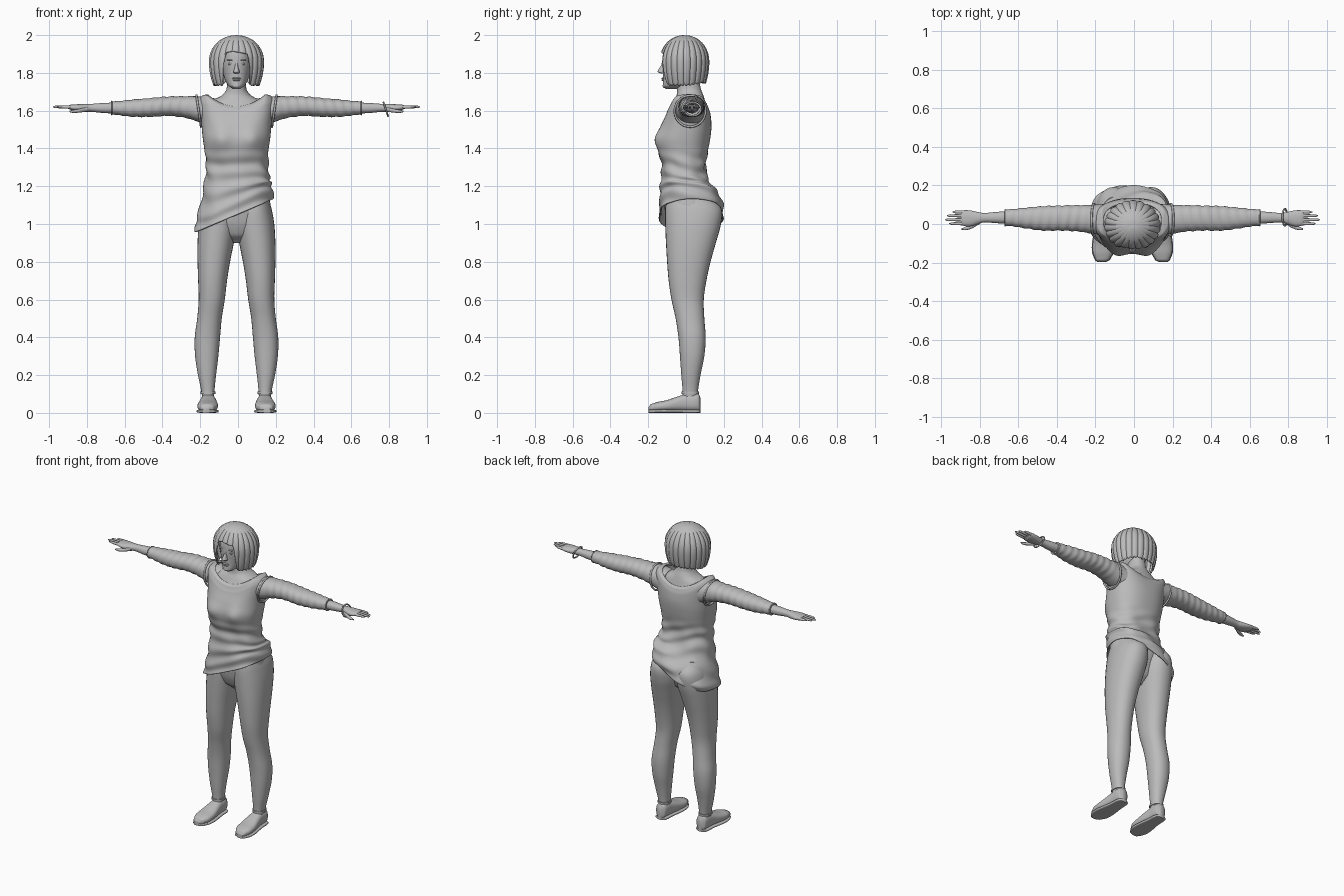
import bpy, bmesh, math
from mathutils import Vector, Matrix

old = bpy.data.objects.get("Cube")
if old:
    bpy.data.objects.remove(old, do_unlink=True)

grey = bpy.data.materials.new("plain grey")
grey.use_nodes = True
grey.diffuse_color = (0.5, 0.5, 0.5, 1)
grey.node_tree.nodes["Principled BSDF"].inputs["Base Color"].default_value = grey.diffuse_color
CENTRE_SHIFT = -0.008


def finish(name, bm, thickness=0, sharp=50):
    bmesh.ops.recalc_face_normals(bm, faces=bm.faces)
    mesh = bpy.data.meshes.new(name)
    bm.to_mesh(mesh)
    bm.free()
    mesh.materials.append(grey)
    obj = bpy.data.objects.new(name, mesh)
    bpy.context.collection.objects.link(obj)
    obj.location.x = CENTRE_SHIFT
    if thickness:
        solid = obj.modifiers.new("thickness", 'SOLIDIFY')
        solid.thickness = thickness
    bpy.ops.object.select_all(action='DESELECT')
    obj.select_set(True)
    bpy.context.view_layer.objects.active = obj
    bpy.ops.object.shade_smooth_by_angle(angle=math.radians(sharp))
    return obj


def smooth(t):
    t = max(0, min(1, t))
    return t * t * (3 - 2 * t)


def power(value, n):
    return math.copysign(abs(value) ** (2 / n), value)


def spline(keys, steps):
    """Smoothly fill in the rows between key sections."""
    rows = []
    for i in range(len(keys) - 1):
        a, b, c, d = (keys[max(0, min(len(keys) - 1, i + k))] for k in (-1, 0, 1, 2))
        for s in range(steps):
            t = s / steps
            rows.append([q + t * (r - p + t * (2 * p - 5 * q + 4 * r - s_ + t * (3 * (q - r) + s_ - p))) / 2
                         for p, q, r, s_ in zip(a, b, c, d)])
            rows[-1][0] = b[0] + t * (c[0] - b[0])
    return rows + [list(keys[-1])]


def loft(name, keys, axis='z', side=1, seg=32, steps=5, n=2.2, shape=None, caps=True, thickness=0):
    """Rounded sections (position, low a, high a, low b, high b) along an axis."""
    bm = bmesh.new()
    rings = []
    for t, a0, a1, b0, b1 in spline(keys, steps):
        ring = []
        for i in range(seg):
            ang = math.tau * i / seg
            a = (a0 + a1) / 2 + (a1 - a0) / 2 * power(math.cos(ang), n)
            b = (b0 + b1) / 2 + (b1 - b0) / 2 * power(math.sin(ang), n)
            p = Vector({'x': (t, a, b), 'y': (a, t, b), 'z': (a, b, t)}[axis])
            if shape:
                p = shape(p, ang)
            p.x *= side
            ring.append(bm.verts.new(p))
        rings.append(ring)
    for low, high in zip(rings, rings[1:]):
        for i in range(seg):
            j = (i + 1) % seg
            bm.faces.new((low[i], low[j], high[j], high[i]))
    if caps:
        bm.faces.new(rings[0])
        bm.faces.new(rings[-1])
    return finish(name, bm, thickness)


def ellipsoid(name, centre, size):
    bm = bmesh.new()
    bmesh.ops.create_uvsphere(bm, u_segments=20, v_segments=12, radius=1,
                              matrix=Matrix.Translation(centre) @ Matrix.Diagonal((*size, 1)))
    return finish(name, bm)


def hoop(name, centre, ry, rz, wire, side=1, lean=0):
    """Thin ring standing around the arm."""
    bm = bmesh.new()
    rows = []
    for i in range(40):
        u = math.tau * i / 40
        row = []
        for k in range(8):
            v = math.tau * k / 8
            grow = wire * math.cos(v)
            p = Vector((wire * math.sin(v) + lean * math.sin(u),
                        (ry + grow) * math.cos(u), (rz + grow) * math.sin(u))) + Vector(centre)
            p.x *= side
            row.append(bm.verts.new(p))
        rows.append(row)
    for i in range(40):
        for k in range(8):
            a, b, m = rows[i], rows[(i + 1) % 40], (k + 1) % 8
            bm.faces.new((a[k], b[k], b[m], a[m]))
    return finish(name, bm)


# Shirt: slanted hem, scooped neckline, bust and cloth folds
def shirt_shape(p, ang):
    z = p.z
    if p.y < 0:
        for s in (-1, 1):
            p.y -= 0.022 * math.exp(-((p.x - s * 0.085) / 0.05) ** 2 - ((z - 1.45) / 0.06) ** 2)
    fold = smooth((1.42 - z) / 0.12) * 0.005
    wave = math.sin(z * 75 + p.x * 14 + 2 * math.sin(ang * 2)) + 0.5 * math.sin(ang * 7 + z * 20)
    p.x += fold * wave * math.cos(ang)
    p.y += fold * wave * math.sin(ang)
    p.z += smooth((z - 1.48) / 0.12) * min(2.8 * p.x ** 2, 0.068)
    p.z += 0.42 * p.x * smooth((1.28 - z) / 0.18)
    return p


loft("shirt", [(1.05, -.22, .195, -.145, .195), (1.1, -.215, .19, -.14, .195), (1.16, -.19, .185, -.138, .165),
               (1.22, -.17, .178, -.133, .125), (1.3, -.162, .168, -.127, .105), (1.38, -.168, .168, -.145, .115),
               (1.45, -.178, .178, -.152, .128), (1.52, -.186, .186, -.132, .135), (1.58, -.2, .2, -.105, .13),
               (1.61, -.185, .185, -.09, .12), (1.622, -.15, .15, -.078, .11)],
     seg=72, steps=8, n=2.4, shape=shirt_shape, caps=False, thickness=0.007)

# Chest, shoulders and neck
loft("chest_and_neck", [(1.3, -.13, .13, -.09, .08), (1.48, -.15, .15, -.11, .11), (1.57, -.165, .165, -.097, .115),
                        (1.62, -.155, .155, -.08, .11), (1.655, -.125, .125, -.062, .1), (1.68, -.078, .078, -.05, .092),
                        (1.71, -.054, .054, -.048, .08), (1.76, -.05, .05, -.05, .07), (1.8, -.05, .05, -.05, .07)])

# Hips
loft("hips", [(.9, -.03, .03, -.03, .05), (.94, -.11, .11, -.075, .1), (1.0, -.175, .175, -.1, .125),
              (1.1, -.18, .18, -.115, .15), (1.18, -.165, .165, -.115, .11)])

leg = [(.06, .118, .182, -.02, .06), (.11, .117, .186, -.018, .063), (.2, .108, .204, -.025, .077),
       (.3, .096, .219, -.032, .097), (.4, .087, .221, -.04, .104), (.5, .078, .208, -.055, .097),
       (.6, .062, .2, -.077, .094), (.7, .05, .203, -.092, .108), (.8, .034, .206, -.1, .13),
       (.9, .014, .206, -.106, .158), (1.0, -.004, .2, -.11, .185), (1.08, 0, .186, -.11, .188),
       (1.15, .02, .165, -.1, .14)]
shoe = [(-.198, .143, .178, .012, .03), (-.188, .122, .19, .008, .046), (-.15, .102, .205, .008, .058),
        (-.1, .098, .206, .008, .068), (-.04, .104, .196, .008, .088), (.0, .11, .19, .008, .1),
        (.045, .112, .188, .008, .104), (.068, .118, .182, .008, .1), (.077, .135, .165, .012, .08)]
sole = [(y, a - .004, b + .004, 0, .018) for y, a, b, low, high in shoe]
sleeve = [(.11, -.055, .105, 1.51, 1.665), (.2, -.052, .1, 1.54, 1.676), (.27, -.04, .098, 1.562, 1.676),
          (.36, -.034, .096, 1.572, 1.675), (.46, -.034, .092, 1.567, 1.666), (.56, -.022, .084, 1.568, 1.658),
          (.64, -.01, .076, 1.578, 1.65), (.664, -.01, .074, 1.578, 1.65)]
forearm = [(.62, 0, .066, 1.586, 1.643), (.7, .004, .063, 1.587, 1.641), (.77, .008, .057, 1.594, 1.636),
           (.8, .0, .062, 1.593, 1.636), (.84, -.012, .07, 1.596, 1.634), (.875, -.01, .071, 1.602, 1.632),
           (.89, .0, .064, 1.61, 1.628)]
fingers = {"index": (.002, .95), "middle": (.022, .972), "ring": (.043, .962), "little": (.062, .932)}


def sleeve_shape(p, ang):
    fold = 1 + 0.035 * smooth((p.x - .2) / .1) * smooth((.66 - p.x) / .04) * math.sin(p.x * 130 + 2 * math.sin(ang + 1))
    p.y = .03 + (p.y - .03) * fold
    p.z = 1.617 + (p.z - 1.617) * fold
    return p


for word, s in (("left", 1), ("right", -1)):
    loft(word + "_leg", leg, side=s, n=2.2)
    loft(word + "_shoe", shoe, 'y', s, n=2.5)
    loft(word + "_sole", sole, 'y', s, n=4)
    # Shoe opening and trouser hem
    loft(word + "_trouser_hem", [(.1, .112, .19, -.024, .068), (.112, .112, .19, -.024, .068)], side=s)
    # Arm, cuff and armhole edge
    loft(word + "_sleeve", sleeve, 'x', s, steps=10, shape=sleeve_shape)
    loft(word + "_forearm_and_palm", forearm, 'x', s)
    hoop(word + "_cuff_edge", (.66, .032, 1.614), .042, .036, .003, s)
    hoop(word + "_armhole_edge", (.2, .022, 1.598), .082, .083, .006, s, .012)
    # Fingers and thumb
    for finger, (y, tip) in fingers.items():
        z = 1.618
        loft(word + "_" + finger + "_finger",
             [(.86, y - .009, y + .009, z - .009, z + .009), (.91, y - .008, y + .008, z - .007, z + .009),
              (tip - .01, y - .006, y + .006, z - .004, z + .008), (tip, y - .002, y + .002, z, z + .004)],
             'x', s, seg=12, steps=3)
    loft(word + "_thumb", [(.79, .0, .024, 1.595, 1.62), (.83, -.022, .002, 1.59, 1.61),
                           (.865, -.032, -.014, 1.588, 1.604), (.885, -.03, -.022, 1.592, 1.6)], 'x', s, seg=12)
    # Eyes and brows
    ellipsoid(word + "_eye", (s * .031, -.112, 1.847), (.014, .008, .006))
    ellipsoid(word + "_brow", (s * .032, -.114, 1.868), (.019, .009, .004))

hoop("bracelet", (.79, .035, 1.608), .044, .036, .005, 1, -.012)

# Head and face
loft("head", [(1.716, -.022, .022, -.108, -.04), (1.73, -.042, .042, -.122, .0), (1.76, -.06, .06, -.121, .05),
              (1.8, -.072, .072, -.122, .08), (1.85, -.08, .08, -.125, .095), (1.91, -.08, .08, -.12, .095),
              (1.95, -.066, .066, -.095, .08), (1.975, -.035, .035, -.05, .04)])
loft("nose", [(1.796, -.012, .012, -.132, -.11), (1.804, -.017, .017, -.149, -.1), (1.815, -.013, .013, -.147, -.1),
              (1.84, -.008, .008, -.132, -.1), (1.865, -.009, .009, -.126, -.1)], seg=16)
ellipsoid("upper_lip", (0, -.121, 1.771), (.023, .009, .005))
ellipsoid("lower_lip", (0, -.12, 1.762), (.019, .009, .006))
ellipsoid("chin", (0, -.11, 1.732), (.022, .014, .013))

# Bobbed hair with combed locks, jagged tips and an open face
bm = bmesh.new()
SEG, ROWS = 176, 22
crown = bm.verts.new((0, -.008, 1.998))
columns = []
for i in range(SEG):
    ang = math.tau * i / SEG
    off = (ang + math.pi / 2 + math.pi) % math.tau - math.pi    # angle away from the face
    lock = abs(math.sin(ang * 11 + .4))
    open_face = 1 - smooth((abs(off) - .42) / .22)
    bottom = 1.93 - .1 * smooth((abs(off) - 1.6) / 1) - .07 * (1 - abs(math.sin(ang * 17)))
    fringe = .74 + .12 * abs(off + .15)
    end = bottom + (fringe - bottom) * open_face
    column = []
    for j in range(1, ROWS + 1):
        s = end * j / ROWS
        if s < 1:
            r, z = math.sin(s * math.pi / 2) ** .95, 1.86 + .14 * math.cos(s * math.pi / 2)
        else:
            r, z = 1 - .2 * (s - 1) ** 2, 1.86 - .14 * (s - 1)
        r *= .955 + .05 * lock ** .6 * smooth(s * 2)
        column.append(bm.verts.new((.146 * r * math.cos(ang), -.008 + .131 * r * math.sin(ang), z)))
    columns.append(column)
for i in range(SEG):
    a, b = columns[i], columns[(i + 1) % SEG]
    bm.faces.new((crown, a[0], b[0]))
    for j in range(ROWS - 1):
        bm.faces.new((a[j], a[j + 1], b[j + 1], b[j]))
finish("hair", bm, 0.008, 35)
